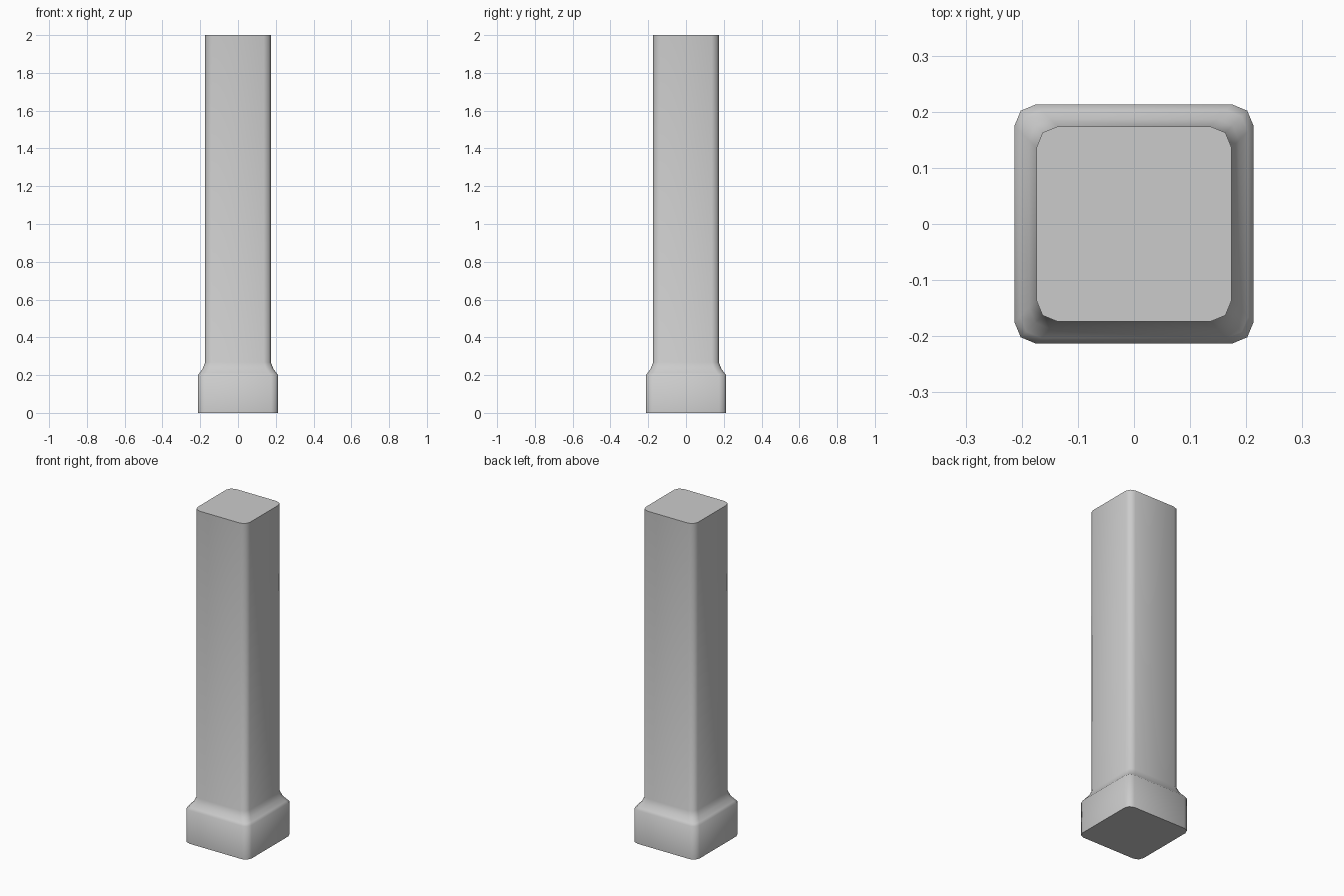
import bpy, bmesh
from math import sin, cos, pi

if "Cube" in bpy.data.objects:
    bpy.data.objects.remove(bpy.data.objects["Cube"])

RADIUS = 0.038   # corner rounding
STEPS = 2        # segments per rounded corner

# Half width and height of each level, from foot to top
PROFILE = [(0.213, 0.0), (0.213, 0.2), (0.203, 0.212), (0.187, 0.234),
           (0.174, 0.268), (0.174, 2.0)]


def rounded_square(bm, half, z):
    """Ring of vertices around a square with rounded corners."""
    ring = []
    c = half - RADIUS
    for i, (sx, sy) in enumerate([(1, 1), (-1, 1), (-1, -1), (1, -1)]):
        for s in range(STEPS + 1):
            a = (i + s / STEPS) * pi / 2
            ring.append(bm.verts.new((sx * c + RADIUS * cos(a),
                                      sy * c + RADIUS * sin(a), z)))
    return ring


# Square pillar with a wider foot and coved shoulder
bm = bmesh.new()
rings = [rounded_square(bm, h, z) for h, z in PROFILE]
for low, high in zip(rings, rings[1:]):
    n = len(low)
    for i in range(n):
        j = (i + 1) % n
        bm.faces.new((low[i], low[j], high[j], high[i]))

# Flat top and underside
bm.faces.new(rings[-1])
bm.faces.new(rings[0][::-1])

mesh = bpy.data.meshes.new("square_pillar")
bm.to_mesh(mesh)
bm.free()
pillar = bpy.data.objects.new("square_pillar", mesh)
bpy.context.collection.objects.link(pillar)
bpy.context.view_layer.objects.active = pillar
pillar.select_set(True)
bpy.ops.object.shade_smooth_by_angle(angle=pi / 3)
